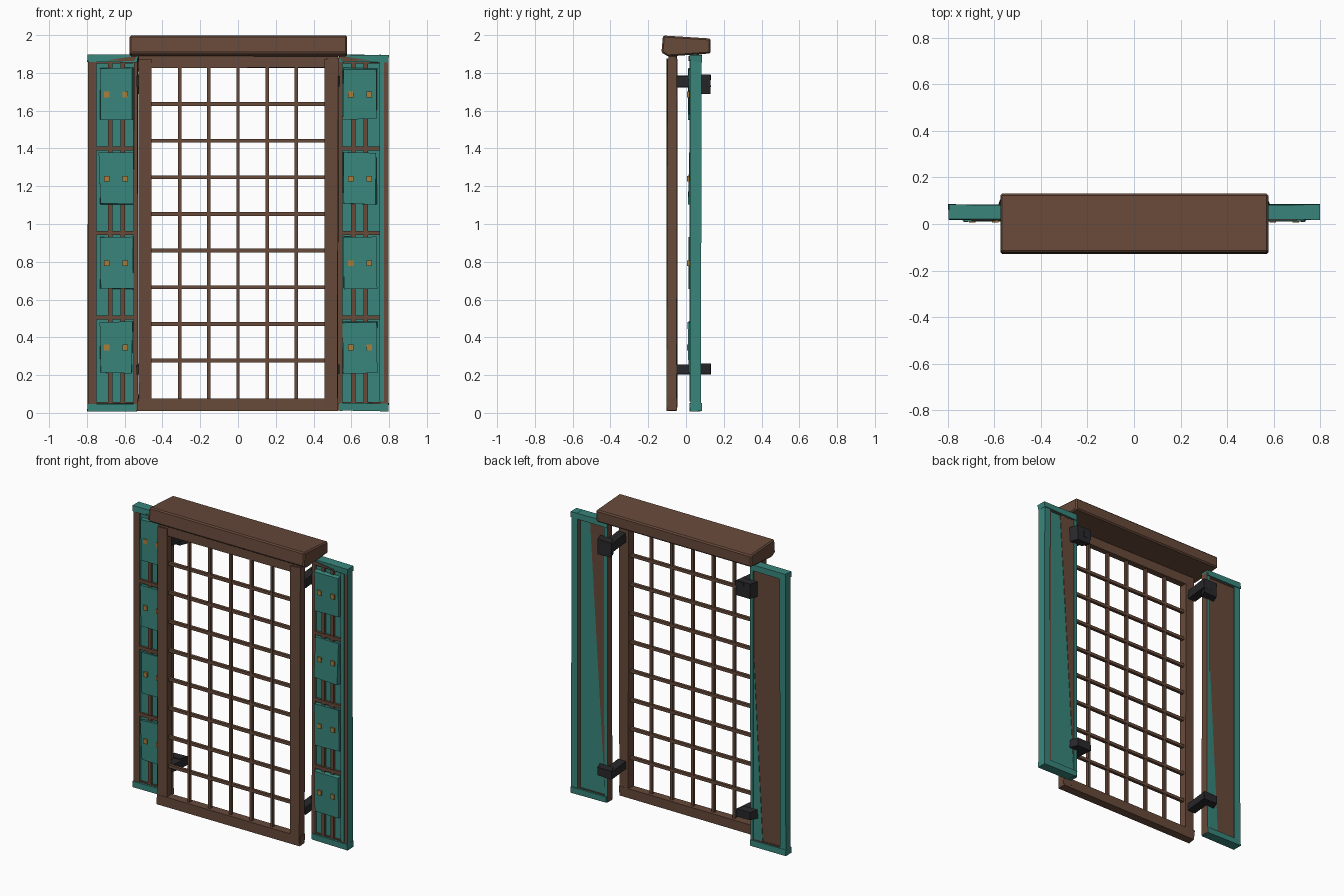
import bpy, bmesh, random
from mathutils import Vector

random.seed(4)
if "Cube" in bpy.data.objects:
    bpy.data.objects.remove(bpy.data.objects["Cube"], do_unlink=True)


def make_mat(name, color):
    m = bpy.data.materials.new(name)
    m.use_nodes = True
    m.diffuse_color = (*color, 1)
    m.node_tree.nodes["Principled BSDF"].inputs["Base Color"].default_value = (*color, 1)
    return m


BROWN = make_mat("brown wood", (0.135, 0.067, 0.042))
TEAL = make_mat("teal paint", (0.04, 0.235, 0.2))
IRON = make_mat("dark iron", (0.022, 0.022, 0.025))
GOLD = make_mat("brass", (0.4, 0.21, 0.045))


def finish(name, bm, *mats, rule=None):
    bmesh.ops.recalc_face_normals(bm, faces=bm.faces)
    if rule:
        for f in bm.faces:
            f.material_index = rule(f)
    mesh = bpy.data.meshes.new(name)
    bm.to_mesh(mesh)
    bm.free()
    for m in mats:
        mesh.materials.append(m)
    obj = bpy.data.objects.new(name, mesh)
    bpy.context.collection.objects.link(obj)
    return obj


def box(name, x, y, z, *mats, wonk=0.0, rule=None, shear=0.0):
    """Box between ranges; wonk gives hand-hewn corners, shear slides x along y."""
    bm = bmesh.new()
    bmesh.ops.create_cube(bm, size=1)
    for v in bm.verts:
        t = v.co + Vector((0.5, 0.5, 0.5))
        v.co = Vector([a + (b - a) * k for (a, b), k in zip((x, y, z), t)])
        v.co.x += shear * (t.y - 0.5)
        v.co += Vector([random.uniform(-wonk, wonk) for _ in range(3)]) * 0.7
    return finish(name, bm, *mats, rule=rule)


def prism(name, profile, axis, lo, hi, mat):
    """Extrude a flat profile along x or y."""
    bm = bmesh.new()
    place = (lambda p, d: (d, *p)) if axis == "x" else (lambda p, d: (p[0], d, p[1]))
    face = bm.faces.new([bm.verts.new(place(p, lo)) for p in profile])
    ext = bmesh.ops.extrude_face_region(bm, geom=[face])
    step = Vector(place((0, 0), hi - lo))
    bmesh.ops.translate(bm, vec=step, verts=[g for g in ext["geom"] if isinstance(g, bmesh.types.BMVert)])
    return finish(name, bm, mat)


# Hood over the window, chamfered at the front and ends
hood = prism("hood", [(-0.122, 1.998), (0.13, 1.982), (0.13, 1.903), (-0.095, 1.887), (-0.13, 1.908)],
             "x", -0.574, 0.578, BROWN)
bev = hood.modifiers.new("chamfer", "BEVEL")
bev.width, bev.segments = 0.008, 1

# Window frame
for side, label in ((1, "left"), (-1, "right")):
    xs = sorted((side * 0.46, side * 0.528))
    box(f"{label}_frame_stile", xs, (-0.1, -0.048), (0.03, 1.875), BROWN, wonk=0.005)
box("frame_sill", (-0.53, 0.53), (-0.103, -0.045), (0.012, 0.078), BROWN, wonk=0.005)
box("frame_head", (-0.528, 0.528), (-0.093, -0.05), (1.828, 1.888), BROWN, wonk=0.004)

# Lattice bars
for i in range(5):
    c = (i - 2) * 0.154
    box("lattice_upright", (c - 0.009, c + 0.009), (-0.085, -0.065), (0.06, 1.84), BROWN)
for i in range(8):
    c = 0.277 + i * 0.194
    box("lattice_crossbar", (-0.47, 0.47), (-0.083, -0.063), (c - 0.01, c + 0.01), BROWN)


def shutter(side, label):
    def span(a, b):
        return sorted((side * a, side * b))

    def brown_front(f):
        return int(f.normal.y < -0.7)

    def brown_inside(f):
        return int(f.normal.x * side < -0.7 or f.normal.y < -0.7)

    back_brown = side < 0
    # Panel and surrounding frame
    box(f"{label}_shutter_panel", span(0.545, 0.775), (0.042, 0.07), (0.03, 1.88), TEAL, BROWN,
        rule=lambda f: int(back_brown and f.normal.y > 0.7))
    box(f"{label}_shutter_outer_stile", span(0.75, 0.795), (0.025, 0.08), (0.012, 1.895), TEAL, BROWN,
        wonk=0.003, rule=brown_front)
    box(f"{label}_shutter_inner_stile", span(0.53, 0.552), (0.025, 0.078), (0.012, 1.88), TEAL, BROWN,
        wonk=0.003, rule=brown_inside)
    for part, z in (("top", (1.858, 1.896)), ("bottom", (0.01, 0.05))):
        box(f"{label}_shutter_{part}_rail", span(0.535, 0.797), (0.02, 0.083), z, TEAL, wonk=0.004)
        zc = z[0] - 0.008 if part == "top" else z[1]
        box(f"{label}_shutter_{part}_trim", span(0.555, 0.75), (0.03, 0.074), (zc, zc + 0.008), BROWN)
    if side > 0:
        box("left_shutter_edge_strip", (0.748, 0.774), (0.019, 0.026), (0.06, 1.855), TEAL)

    # Worn paint wedges on the back, and bare wood beside the stile
    if back_brown:
        wedge = [(-0.552, 0.05), (-0.62, 0.05), (-0.552, 1.3)]
        prism("right_shutter_back_wedge", wedge, "y", 0.068, 0.073, TEAL)
    else:
        wedge = [(0.552, 0.1), (0.552, 1.85), (0.66, 1.85)]
        prism("left_shutter_back_wedge", wedge, "y", 0.068, 0.073, BROWN)
        box("left_shutter_back_trim", (0.735, 0.75), (0.066, 0.074), (0.05, 1.85), BROWN)
    corner = [(side * 0.55, 1.862), (side * 0.535, 1.89), (side * 0.7, 1.866)]
    prism(f"{label}_shutter_corner_wedge", corner, "y", 0.014, 0.02, BROWN)

    # Battens on the panel front
    for c in (0.61, 0.677):
        box(f"{label}_shutter_batten", span(c - 0.012, c + 0.012), (0.03, 0.044), (0.05, 1.86), BROWN)
    for c in (0.505, 0.952, 1.4):
        box(f"{label}_shutter_cross_batten", span(0.552, 0.75), (0.027, 0.043), (c - 0.011, c + 0.011), BROWN)

    # Raised blocks, each with two brass studs
    for i in range(4):
        c = 0.35 + i * 0.447
        box(f"{label}_shutter_block", span(0.558, 0.732), (0.015, 0.036), (c - 0.138, c + 0.132), TEAL, wonk=0.009)
        for sx in (0.597, 0.695):
            box(f"{label}_brass_stud", span(sx - 0.014, sx + 0.014), (0.006, 0.025),
                (c - 0.02, c + 0.011), GOLD)

    # Hinge brackets reaching from the frame to behind the shutter
    for part, z, drop in (("upper", (1.725, 1.785), 0.035), ("lower", (0.205, 0.255), 0.0)):
        box(f"{label}_{part}_hinge_arm", span(0.47, 0.528), (-0.05, 0.13), z, IRON,
            wonk=0.002, shear=-side * 0.02)
        box(f"{label}_{part}_hinge_knuckle", span(0.475, 0.575), (0.075, 0.13),
            (z[0] - drop, z[1] + 0.005), IRON, wonk=0.003, shear=-side * 0.02)


shutter(1, "left")
shutter(-1, "right")
